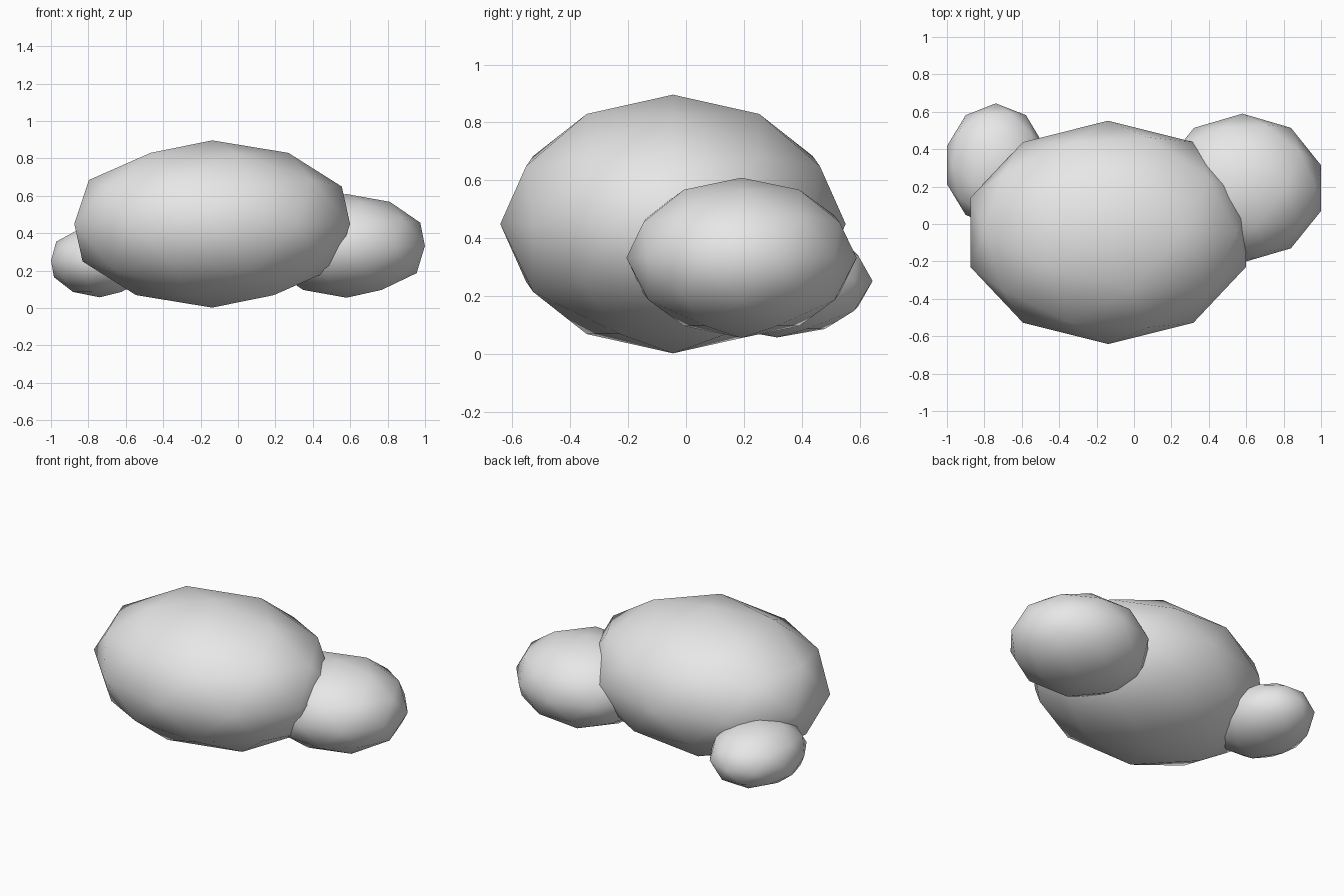
import bpy

cube = bpy.data.objects.get("Cube")
if cube:
    bpy.data.objects.remove(cube, do_unlink=True)

# Single pale grey material
grey = bpy.data.materials.new("pale_grey")
grey.use_nodes = True
colour = (0.8, 0.8, 0.8, 1)
grey.diffuse_color = colour
for node in grey.node_tree.nodes:
    if node.type == "BSDF_PRINCIPLED":
        node.inputs["Base Color"].default_value = colour


def puff(name, centre, radii):
    """Smooth low-poly ball stretched to the given radii."""
    bpy.ops.mesh.primitive_ico_sphere_add(subdivisions=2, radius=1, location=centre)
    ball = bpy.context.object
    ball.name = name
    ball.scale = radii
    bpy.ops.object.transform_apply(location=False, rotation=False, scale=True)
    bpy.ops.object.shade_smooth()
    ball.data.materials.append(grey)
    return ball


# Large middle puff with a smaller one behind each side
puff("main_puff", (-0.138, -0.045, 0.449), (0.775, 0.597, 0.447))
puff("left_puff", (0.58, 0.192, 0.332), (0.441, 0.398, 0.277))
puff("right_puff", (-0.739, 0.315, 0.252), (0.274, 0.33, 0.195))
